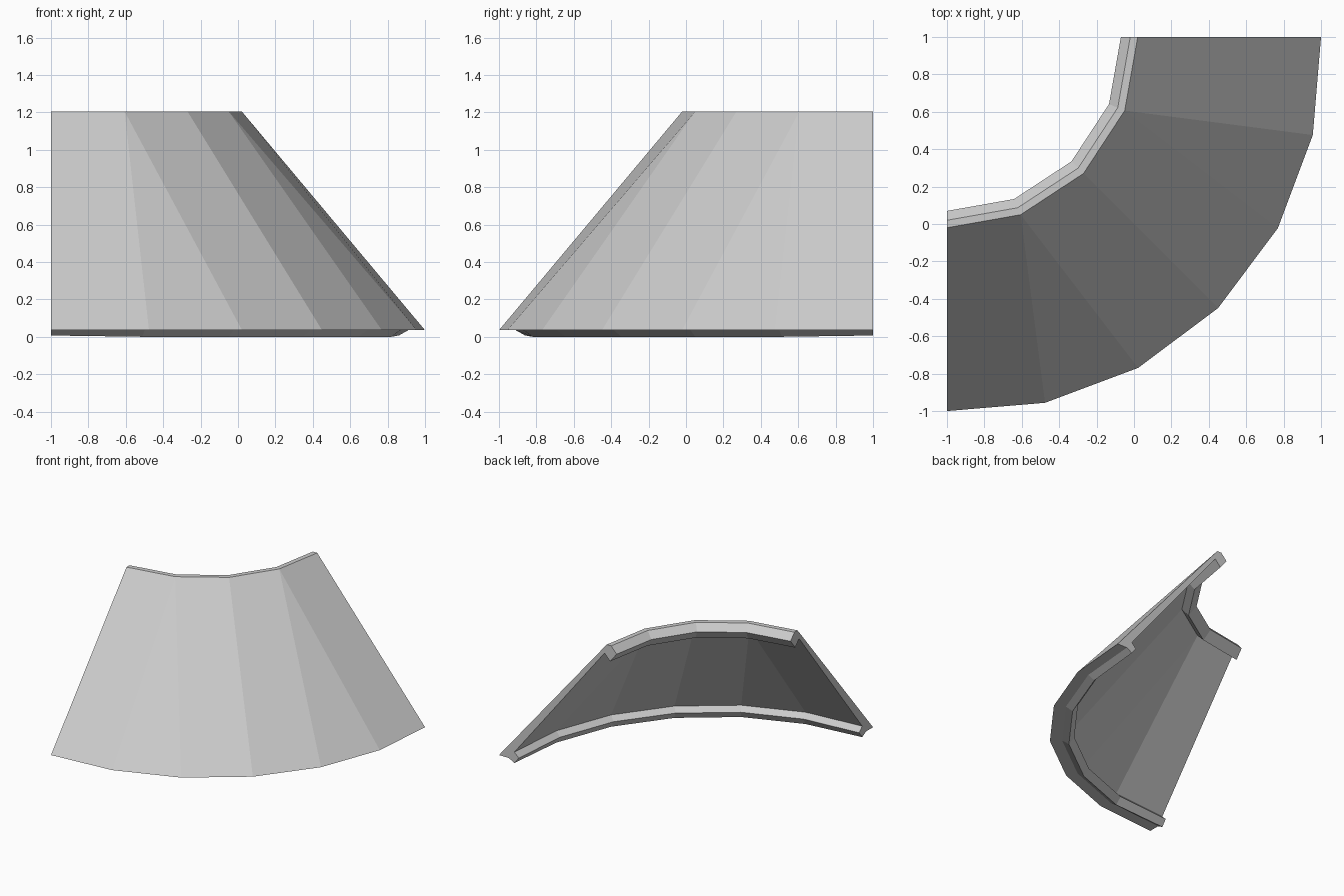
import bpy, bmesh
from math import sin, cos, radians

cube = bpy.data.objects.get("Cube")
if cube:
    bpy.data.objects.remove(cube, do_unlink=True)

# One flat colour
grey = bpy.data.materials.new("light_grey")
grey.use_nodes = True
COLOUR = (0.6, 0.6, 0.6, 1.0)
grey.diffuse_color = COLOUR
grey.node_tree.nodes["Principled BSDF"].inputs["Base Color"].default_value = COLOUR

bm = bmesh.new()


def arc(radius, z, segments, bulge, mid_z=None):
    """Quarter ring of vertices around the back right corner."""
    ring = []
    for i in range(segments + 1):
        a = radians(90 * i / segments)
        r = radius * (1 + bulge * sin(2 * a))
        inner = mid_z is not None and 0 < i < segments
        ring.append(bm.verts.new((-1 + r * sin(a), 1 - r * cos(a), mid_z if inner else z)))
    return ring


def strips(rings):
    """Join neighbouring rings with equal vertex counts."""
    for a, b in zip(rings, rings[1:]):
        for i in range(len(a) - 1):
            bm.faces.new((a[i], a[i + 1], b[i + 1], b[i]))


def sheet(low, high):
    """Join the six-sided lower ring to the four-sided upper ring."""
    match = (0, 1, 1, 2, 3, 3, 4)
    for i in range(len(low) - 1):
        corners = [low[i], low[i + 1], high[match[i + 1]]]
        if match[i] != match[i + 1]:
            corners.append(high[match[i]])
        bm.faces.new(corners)


# Bottom edge and its inner rib
bottom = [arc(2.0, 0.035, 6, 0.025),
          arc(1.91, 0.035, 6, 0.025),
          arc(1.86, 0.007, 6, 0.025, 0.0),
          arc(1.82, 0.058, 6, 0.025),
          arc(1.86, 0.097, 6, 0.025)]
# Top edge and its inner rib
top = [arc(1.02, 1.205, 4, 0.012),
       arc(0.98, 1.205, 4, 0.012),
       arc(0.93, 1.15, 4, 0.012),
       arc(0.99, 1.075, 4, 0.012),
       arc(1.04, 1.13, 4, 0.012)]
strips(bottom)
strips(top)

# Outer and inner sloping skins
sheet(bottom[0], top[0])
sheet(bottom[-1], top[-1])

# Flat end caps
for end in (0, -1):
    bm.faces.new([r[end] for r in bottom] + [r[end] for r in reversed(top)])

bmesh.ops.recalc_face_normals(bm, faces=bm.faces[:])
mesh = bpy.data.meshes.new("curved_slope_panel")
bm.to_mesh(mesh)
bm.free()
mesh.materials.append(grey)
panel = bpy.data.objects.new("curved_slope_panel", mesh)
bpy.context.collection.objects.link(panel)
